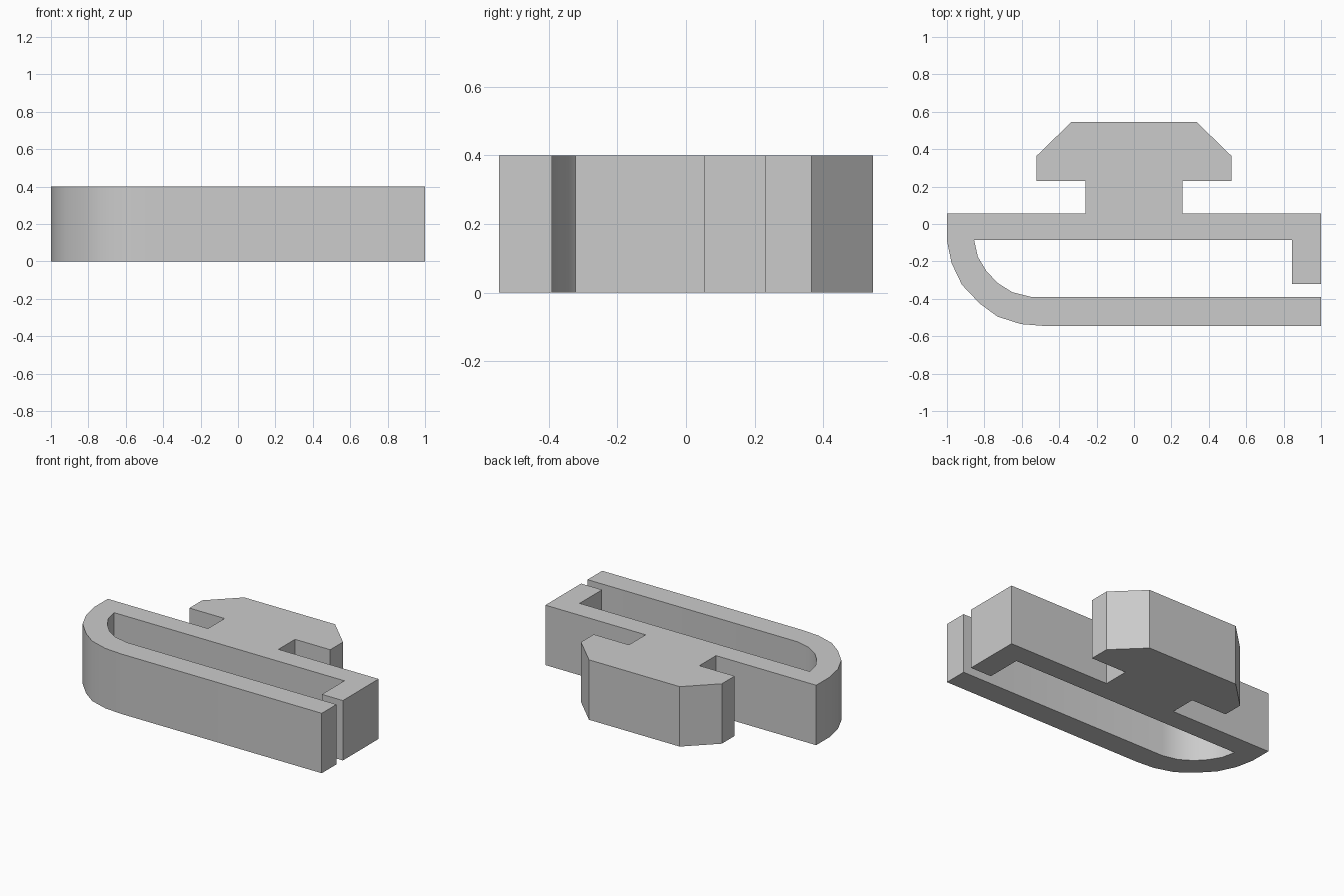
import bpy
import bmesh
import math

HEIGHT = 0.40

if "Cube" in bpy.data.objects:
    bpy.data.objects.remove(bpy.data.objects["Cube"], do_unlink=True)

# Single grey material
grey = bpy.data.materials.new("light_grey")
grey.use_nodes = True
colour = (0.6, 0.6, 0.6, 1.0)
grey.diffuse_color = colour
grey.node_tree.nodes["Principled BSDF"].inputs["Base Color"].default_value = colour

# T-shaped head: right half, mirrored for the left half
half_head = [(0.26, 0.055), (0.26, 0.23), (0.52, 0.23), (0.52, 0.365), (0.335, 0.545)]
head = half_head + [(-x, y) for x, y in reversed(half_head)]

# Rounded bend, outer side going down and inner side coming back up
outer_bend = [(-1, -0.09), (-0.975, -0.21), (-0.92, -0.325), (-0.825, -0.425),
              (-0.73, -0.495), (-0.605, -0.535), (-0.48, -0.545)]
inner_bend = [(-0.55, -0.39), (-0.65, -0.365), (-0.73, -0.315),
              (-0.79, -0.25), (-0.835, -0.175), (-0.855, -0.085)]

# Spring arm end and hooked end of the bar
arm_end = [(1, -0.545), (1, -0.39)]
hook = [(0.845, -0.085), (0.845, -0.322), (1, -0.322), (1, 0.055)]

outline = head + [(-1, 0.055)] + outer_bend + arm_end + inner_bend + hook


def extrude_profile(name, points, height, material):
    """Extrude a flat outline straight up into a solid."""
    bm = bmesh.new()
    base = bm.faces.new([bm.verts.new((x, y, 0)) for x, y in points])
    result = bmesh.ops.extrude_face_region(bm, geom=[base], use_keep_orig=True)
    top = [v for v in result["geom"] if isinstance(v, bmesh.types.BMVert)]
    bmesh.ops.translate(bm, verts=top, vec=(0, 0, height))
    bmesh.ops.recalc_face_normals(bm, faces=bm.faces)
    mesh = bpy.data.meshes.new(name)
    bm.to_mesh(mesh)
    bm.free()
    mesh.materials.append(material)
    obj = bpy.data.objects.new(name, mesh)
    bpy.context.collection.objects.link(obj)
    return obj


clip = extrude_profile("slot_clip", outline, HEIGHT, grey)

# Smooth the bend only, keeping the corners crisp
bpy.ops.object.select_all(action="DESELECT")
clip.select_set(True)
bpy.context.view_layer.objects.active = clip
bpy.ops.object.shade_smooth_by_angle(angle=math.radians(30))
